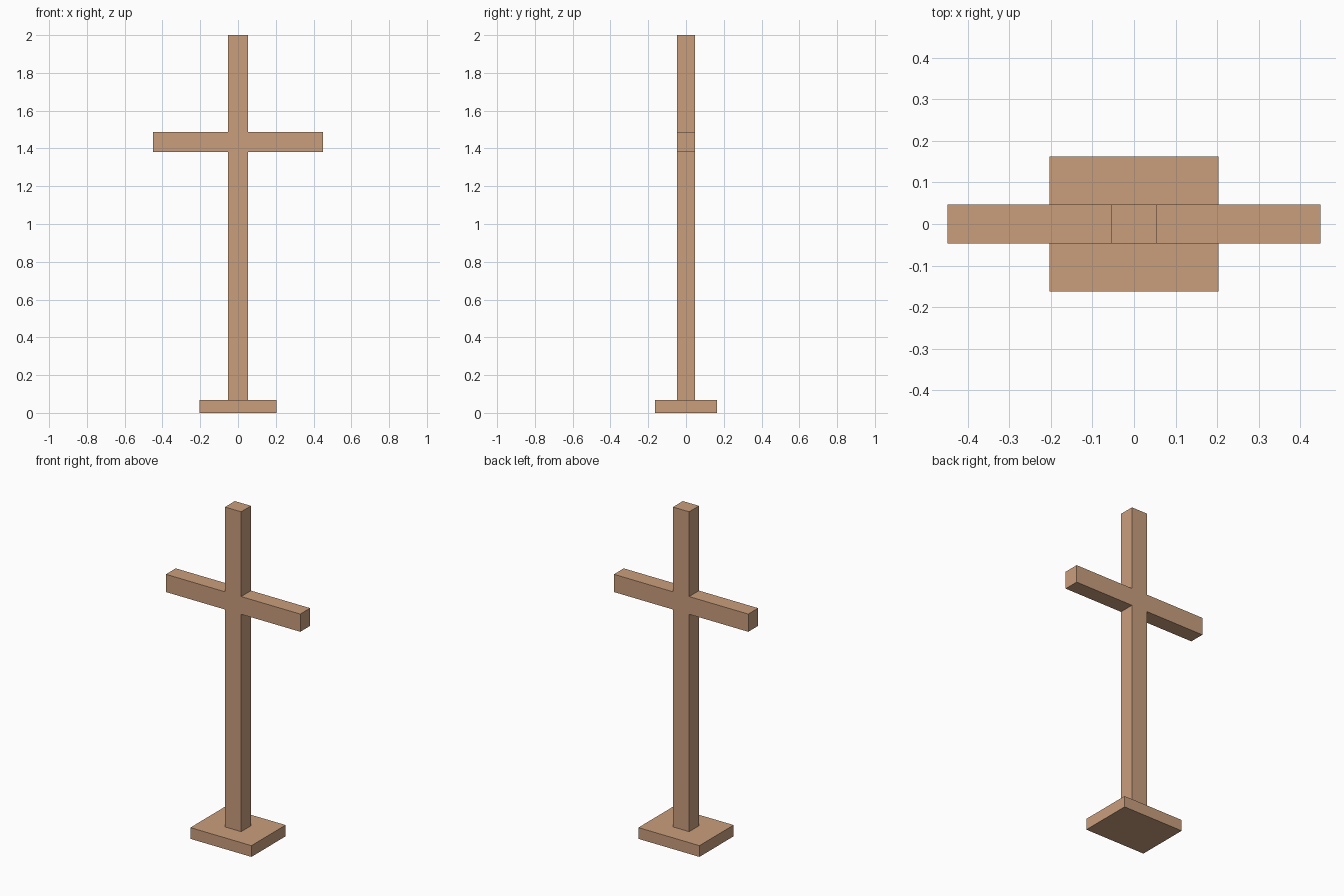
import bpy
import bmesh

if "Cube" in bpy.data.objects:
    bpy.data.objects.remove(bpy.data.objects["Cube"])

wood = bpy.data.materials.new("light_brown_wood")
wood.diffuse_color = (0.591, 0.343, 0.204, 1.0)
wood.use_nodes = True
wood.node_tree.nodes["Principled BSDF"].inputs["Base Color"].default_value = wood.diffuse_color


def extrude_profile(name, points, half_depth):
    """Extrude an x/z outline symmetrically along y."""
    bm = bmesh.new()
    face = bm.faces.new([bm.verts.new((x, -half_depth, z)) for x, z in points])
    ext = bmesh.ops.extrude_face_region(bm, geom=[face], use_keep_orig=True)
    moved = [g for g in ext["geom"] if isinstance(g, bmesh.types.BMVert)]
    bmesh.ops.translate(bm, verts=moved, vec=(0, 2 * half_depth, 0))
    bmesh.ops.recalc_face_normals(bm, faces=bm.faces)
    mesh = bpy.data.meshes.new(name)
    bm.to_mesh(mesh)
    bm.free()
    mesh.materials.append(wood)
    obj = bpy.data.objects.new(name, mesh)
    bpy.context.collection.objects.link(obj)
    return obj


def mirrored(half):
    """Complete a right-hand outline with its mirror image in x."""
    return half + [(-x, z) for x, z in reversed(half)]


# Base plinth
base_top = 0.068
extrude_profile("base", mirrored([(0.204, 0), (0.204, base_top)]), 0.163)

# Upright and crossbar as one flush piece
post, arm, arm_low, arm_high = 0.054, 0.449, 1.381, 1.488
extrude_profile("cross", mirrored([
    (post, base_top), (post, arm_low), (arm, arm_low),
    (arm, arm_high), (post, arm_high), (post, 2.0)]), 0.047)
